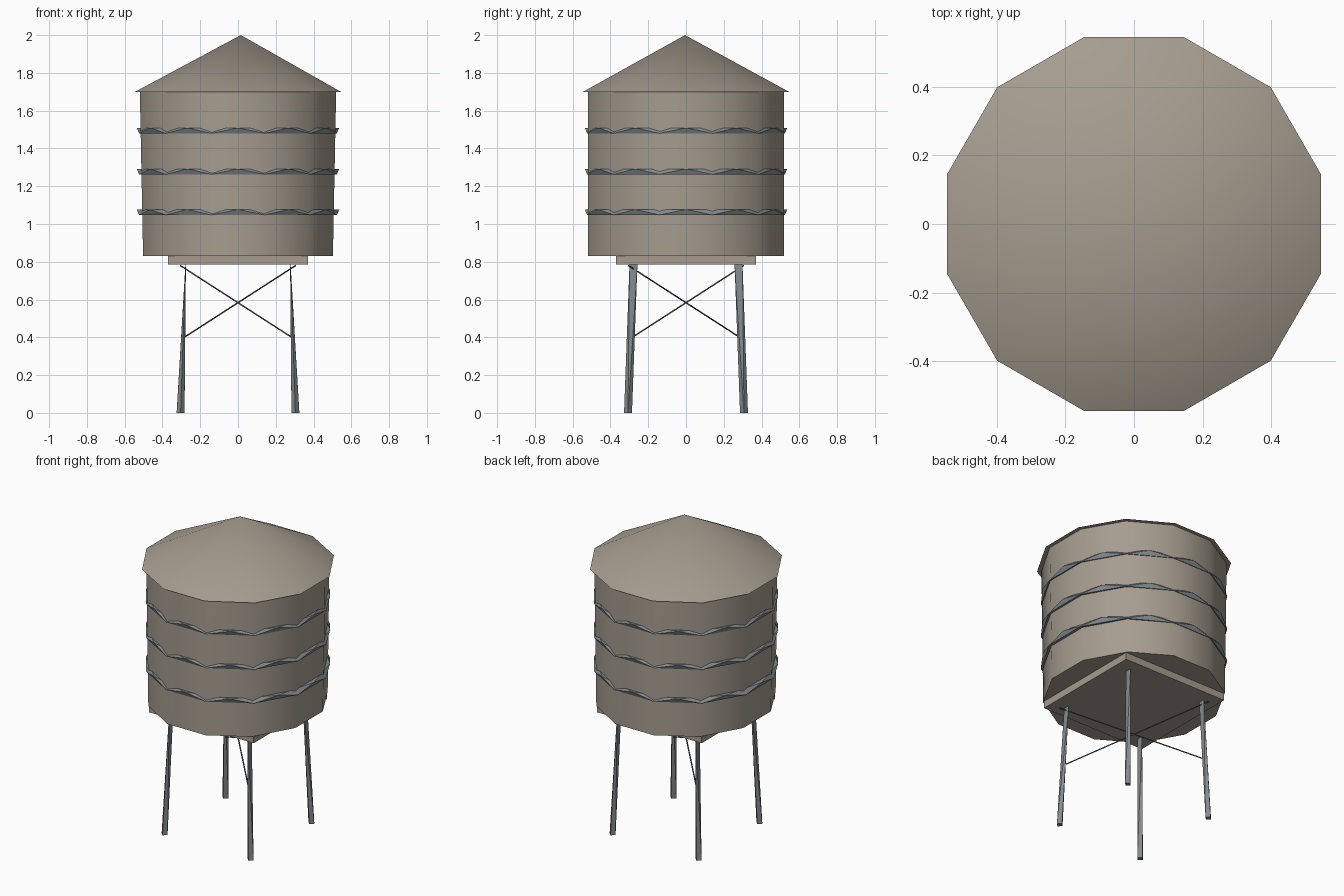
import bpy, bmesh
from math import sin, cos, radians
from mathutils import Vector

cube = bpy.data.objects.get("Cube")
if cube:
    bpy.data.objects.remove(cube, do_unlink=True)


def material(name, rgb):
    m = bpy.data.materials.new(name)
    m.use_nodes = True
    m.diffuse_color = (*rgb, 1)
    bsdf = next(n for n in m.node_tree.nodes if n.type == "BSDF_PRINCIPLED")
    bsdf.inputs["Base Color"].default_value = (*rgb, 1)
    return m


wood = material("weathered_wood", (0.38, 0.335, 0.275))
metal = material("grey_metal", (0.225, 0.255, 0.27))
dark = material("dark_cable", (0.09, 0.095, 0.1))


def ring(radius, z, sides=12, start=0, center=(0, 0), x_scale=1):
    """Points of a horizontal polygon."""
    angles = [radians(start + 360 * i / sides) for i in range(sides)]
    return [Vector((center[0] + radius * cos(a) * x_scale,
                    center[1] + radius * sin(a), z)) for a in angles]


def solid(name, points, mat, smooth=False):
    """Convex solid wrapped around its cross-sections."""
    bm = bmesh.new()
    for p in points:
        bm.verts.new(p)
    bmesh.ops.convex_hull(bm, input=bm.verts[:])
    bmesh.ops.dissolve_limit(bm, angle_limit=radians(0.2),
                             verts=bm.verts[:], edges=bm.edges[:])
    bmesh.ops.recalc_face_normals(bm, faces=bm.faces[:])
    mesh = bpy.data.meshes.new(name)
    bm.to_mesh(mesh)
    bm.free()
    mesh.materials.append(mat)
    obj = bpy.data.objects.new(name, mesh)
    bpy.context.collection.objects.link(obj)
    if smooth:
        bpy.ops.object.select_all(action="DESELECT")
        obj.select_set(True)
        bpy.context.view_layer.objects.active = obj
        bpy.ops.object.shade_smooth_by_angle(angle=radians(40))
    return obj


# Tank, slightly narrower across at its foot, and the conical roof
solid("tank", ring(0.538, 0.83, start=15, x_scale=0.967)
      + ring(0.538, 1.70, start=15), wood, True)
solid("roof", ring(0.564, 1.70, start=15) + [Vector((0.015, -0.005, 2))],
      wood, True)

# Twisted hoops around the tank
for i, z in enumerate((1.048, 1.263, 1.48)):
    solid(f"hoop_{i + 1}", ring(0.542, z, start=15) + ring(0.536, z + 0.029),
          metal)

# Square platform
solid("platform", ring(0.523, 0.785, 4, 45) + ring(0.523, 0.83, 4, 45), wood)

# Splayed legs, flattened towards the top
for sx, side in ((-1, "right"), (1, "left")):
    for sy, end in ((-1, "front"), (1, "back")):
        solid(f"{end}_{side}_leg",
              ring(0.021, 0, 4, center=(sx * 0.304, sy * 0.307))
              + ring(0.021, 0.79, 4, center=(sx * 0.277, sy * 0.278),
                     x_scale=0.06), metal)

# Crossed braces between two opposite legs
for s in (-1, 1):
    low = Vector((s * 0.28, -s * 0.28, 0.403))
    high = Vector((-s * 0.305, s * 0.305, 0.78))
    side = Vector((1, 1, 0)).normalized() * 0.004
    up = (high - low).cross(side).normalized() * 0.004
    solid("brace_a" if s < 0 else "brace_b",
          [p + d for p in (low, high) for d in (side, -side, up, -up)], dark)
